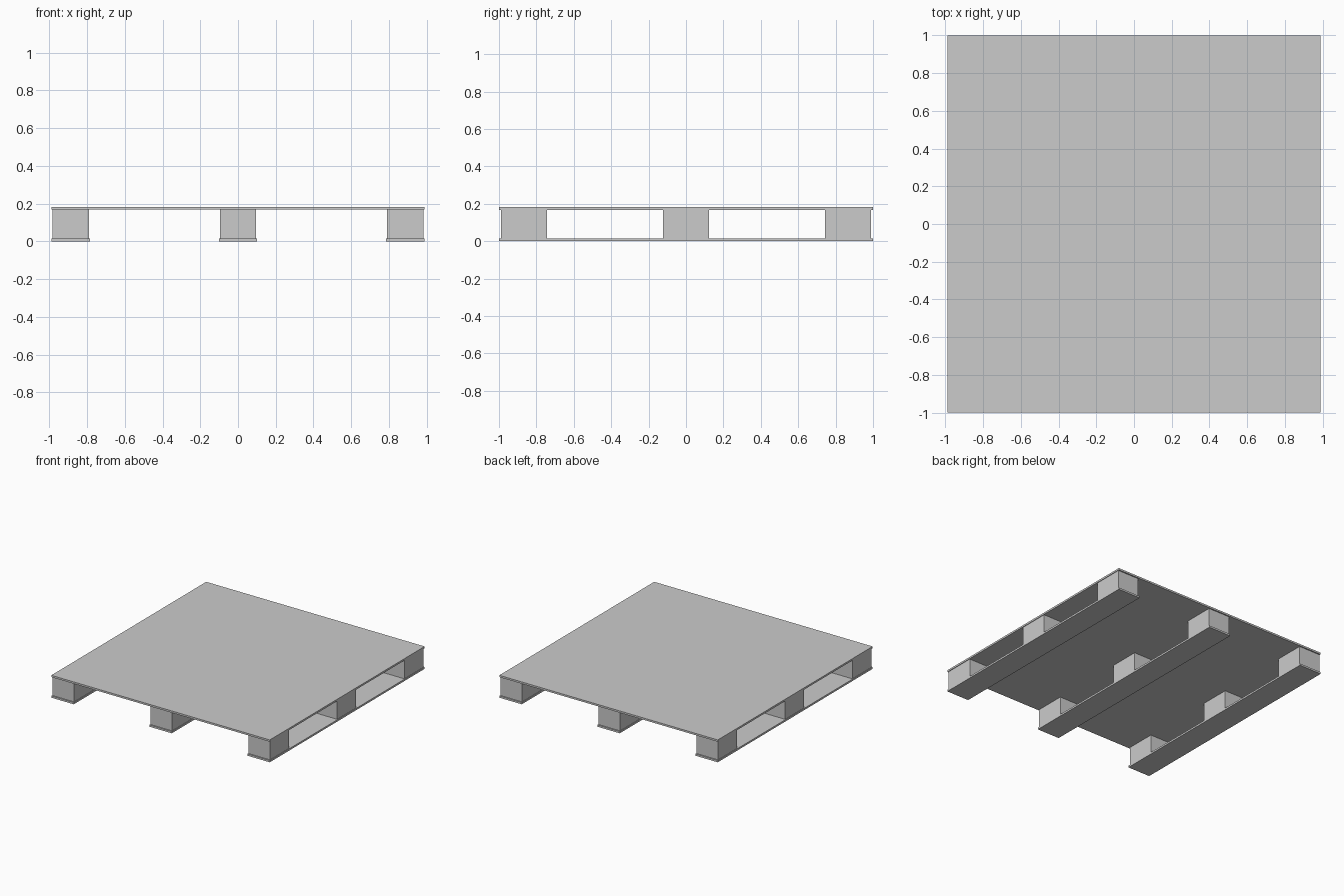
import bpy

default_cube = bpy.data.objects.get("Cube")
if default_cube:
    bpy.data.objects.remove(default_cube, do_unlink=True)

# Single plain grey finish
GREY = (0.6, 0.6, 0.6, 1)
grey = bpy.data.materials.new("plain_grey")
grey.use_nodes = True
grey.diffuse_color = GREY
grey.node_tree.nodes["Principled BSDF"].inputs["Base Color"].default_value = GREY


def box(name, center, size):
    bpy.ops.mesh.primitive_cube_add(size=1, location=center)
    part = bpy.context.object
    part.name = name
    part.scale = size
    bpy.ops.object.transform_apply(location=False, rotation=False, scale=True)
    part.data.materials.append(grey)
    return part


WIDTH, LENGTH, HEIGHT = 1.975, 2.0, 0.183
BOARD = 0.015
RUNNER_WIDTH = 0.203
BLOCK_WIDTH, BLOCK_LENGTH = 0.193, 0.246
block_height = HEIGHT - 2 * BOARD

# Top deck sheet
box("top_deck", (0, 0, HEIGHT - BOARD / 2), (WIDTH, LENGTH, BOARD))

# Three bottom runners, each carrying three spacer blocks
columns = {"right": -1, "middle": 0, "left": 1}
rows = {"front": -1, "center": 0, "back": 1}
for side, sx in columns.items():
    x = sx * (WIDTH - RUNNER_WIDTH) / 2
    box(f"{side}_runner", (x, 0, BOARD / 2), (RUNNER_WIDTH, LENGTH, BOARD))
    for row, sy in rows.items():
        y = sy * 0.867
        box(f"{side}_{row}_block", (x, y, HEIGHT / 2),
            (BLOCK_WIDTH, BLOCK_LENGTH, block_height))
